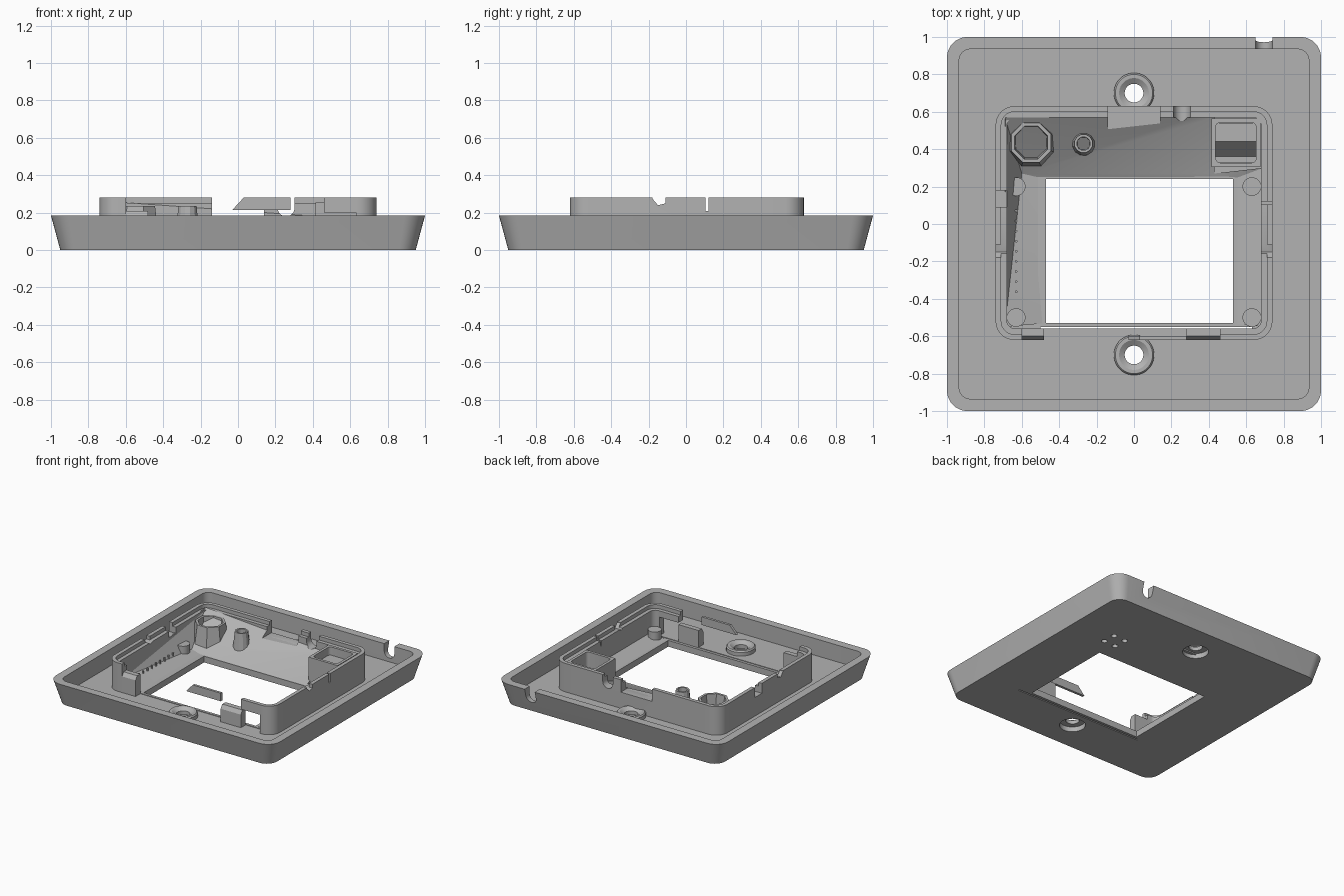
import bpy, bmesh, math

cube = bpy.data.objects.get("Cube")
if cube:
    bpy.data.objects.remove(cube)

mat = bpy.data.materials.new("matte_grey_plastic")
mat.use_nodes = True
GREY = (0.45, 0.45, 0.45, 1)
mat.diffuse_color = GREY
mat.node_tree.nodes["Principled BSDF"].inputs["Base Color"].default_value = GREY


def finish(name, bm):
    bmesh.ops.recalc_face_normals(bm, faces=bm.faces)
    me = bpy.data.meshes.new(name)
    bm.to_mesh(me)
    bm.free()
    me.materials.append(mat)
    ob = bpy.data.objects.new(name, me)
    bpy.context.collection.objects.link(ob)
    return ob


def rounded_rect(hx, hy, r, n=8, cy=0.0):
    pts = []
    for k, (sx, sy) in enumerate([(1, 1), (-1, 1), (-1, -1), (1, -1)]):
        for i in range(n + 1):
            a = math.pi / 2 * (k + i / n)
            pts.append((sx * (hx - r) + r * math.cos(a), cy + sy * (hy - r) + r * math.sin(a)))
    return pts


def loft(name, rings, closed=False):
    """Skin a stack of (outline, z) rings; closed joins last to first, else caps."""
    bm = bmesh.new()
    loops = [[bm.verts.new((x, y, z)) for x, y in pts] for pts, z in rings]
    pairs = list(zip(loops, loops[1:])) + ([(loops[-1], loops[0])] if closed else [])
    for a, b in pairs:
        for i in range(len(a)):
            j = (i + 1) % len(a)
            bm.faces.new((a[i], a[j], b[j], b[i]))
    if not closed:
        bm.faces.new(loops[0])
        bm.faces.new(loops[-1])
    return finish(name, bm)


def box(name, x0, x1, y0, y1, z0, z1):
    ring = [(x0, y0), (x1, y0), (x1, y1), (x0, y1)]
    return loft(name, [(ring, z0), (ring, z1)])


def circle(x, y, r, n=32):
    return [(x + r * math.cos(math.tau * (i + .5) / n), y + r * math.sin(math.tau * (i + .5) / n))
            for i in range(n)]


def turned(name, x, y, profile, n=32, closed=False):
    return loft(name, [(circle(x, y, r, n), z) for r, z in profile], closed)


def extrude(name, pts, axis, lo, hi):
    """Extrude a 2D outline along x or y (outline in the other axis and z)."""
    bm = bmesh.new()
    put = (lambda u, z, d: (d, u, z)) if axis == "x" else (lambda u, z, d: (u, d, z))
    a, b = [[bm.verts.new(put(u, z, d)) for u, z in pts] for d in (lo, hi)]
    bm.faces.new(a)
    bm.faces.new(b)
    for i in range(len(a)):
        j = (i + 1) % len(a)
        bm.faces.new((a[i], a[j], b[j], b[i]))
    return finish(name, bm)


def cut(ob, cutters):
    bpy.context.view_layer.objects.active = ob
    for c in cutters:
        c.hide_render = True
        m = ob.modifiers.new("cut", "BOOLEAN")
        m.operation, m.solver, m.object = "DIFFERENCE", "EXACT", c
        bpy.ops.object.modifier_apply(modifier=m.name)
        bpy.data.objects.remove(c)


def slot(x, r, z, y0, y1):
    """U-shaped cutter running along y with a round bottom."""
    arc = [(x + r * math.cos(math.pi * (1 + i / 12)), z + r * math.sin(math.pi * (1 + i / 12)))
           for i in range(13)]
    return extrude("slot_cutter", arc + [(x + r, .4), (x - r, .4)], "y", y0, y1)


FLOOR, RIM, TOP = .05, .185, .28

# Tapered dish with a raised rim
tray = loft("tray", [(rounded_rect(.95, .95, .09), 0), (rounded_rect(1, 1, .11), RIM),
                     (rounded_rect(.935, .935, .06), RIM), (rounded_rect(.935, .935, .06), FLOOR)])
holes = [box("window_cutter", -.47, .53, -.53, .24, -.1, .3),
         box("slit_cutter", -.5, .63, -.562, -.552, -.1, .3),
         slot(.695, .045, .125, .9, 1.1)]
for s in (1, -1):
    holes.append(turned("screw_cutter", 0, .7 * s, [(.095, -.1), (.095, .045), (.05, .0451), (.05, .2)]))
for dx, dy in [(.055, -.05), (-.055, .05), (.05, .055), (-.05, -.055)]:
    holes.append(turned("sound_hole_cutter", .555 + dx, .44 + dy, [(.022, -.1), (.022, .035)], 16))
cut(tray, holes)

# Screw bosses with countersunk tops
for s, name in ((1, "back_boss"), (-1, "front_boss")):
    turned(name, 0, .7 * s, [(.108, .04), (.108, .08), (.1, .09), (.08, .09), (.05, .07), (.05, .04)],
           closed=True)

# Inner frame wall with a stepped inner ledge
frame = loft("frame_wall", [(rounded_rect(hx, hy, r, cy=.005), z) for hx, hy, r, z in [
    (.74, .625, .1, .03), (.74, .625, .1, TOP), (.71, .595, .07, TOP),
    (.71, .595, .07, .25), (.68, .565, .045, .25), (.68, .565, .045, .03)]], True)
vee = [(-.18, .4), (-.18, .275), (-.15, .24), (-.11, .25), (-.11, .4)]
cut(frame, [
    box("front_opening_cutter", -.6, .46, -.7, -.5, FLOOR, .4),
    box("front_port_cutter", .45, .63, -.7, -.5, FLOOR, .2),
    box("back_notch_cutter", -.14, .14, .5, .7, .18, .4),
    slot(.257, .045, .225, .5, .7),
    box("cable_slot_cutter", -.8, -.6, .09, .18, .2, .4),
    box("thin_slot_cutter", .6, .8, .105, .12, .21, .4),
    extrude("vee_cutter", vee, "x", -.8, .8)])

# Sloping bezel between the walls and the window
bm = bmesh.new()
V = lambda *p: bm.verts.new(p)
a, b, c, d = V(-.69, .57, .26), V(.43, .57, .18), V(-.6, .27, .06), V(.43, .27, .055)
e, f = V(-.69, -.55, .1), V(-.47, -.53, .045)
g, h = V(-.47, .24, .045), V(.53, .24, .045)
i, j, k = V(.53, -.53, .045), V(.69, -.55, .08), V(.69, .3, .08)
for face in [(a, c, b), (b, c, d), (a, e, c), (c, e, f), (c, f, g), (c, g, h), (c, h, d),
             (d, h, k), (h, i, k), (i, j, k)]:
    bm.faces.new(face)
skin = bmesh.ops.extrude_face_region(bm, geom=bm.faces[:])
for v in skin["geom"]:
    if isinstance(v, bmesh.types.BMVert):
        v.co.z = .03
bezel = finish("sloping_bezel", bm)
cut(bezel, [slot(.257, .045, .225, .5, .7), box("notch_cutter", -.14, .14, .5, .7, .18, .4)])

# Shelf inside the back notch
extrude("notch_shelf", [(.52, FLOOR), (.53, .17), (.56, .18), (.62, .18), (.62, FLOOR)], "x", -.13, .13)

# Eight-sided cup and small hollow post
turned("octagonal_cup", -.55, .435, [(.14, .05), (.115, .235), (.095, .235), (.085, .1)], 8)
turned("hollow_post", -.27, .43, [(.07, .05), (.05, .235), (.036, .235), (.034, .12)], 12)

# Square housing with a recess and an angled insert
housing = box("square_housing", .415, .675, .305, .565, .04, .255)
cut(housing, [loft("recess_cutter", [([(x + .545, y) for x, y in rounded_rect(.108, .108, .025, 4, .435)], z)
                                     for z in (.07, .4)])])
extrude("housing_insert", [(.33, .06), (.33, .1), (.36, .1), (.44, .19), (.54, .19), (.54, .06)],
        "x", .437, .653)

# Front tabs with sloped tops, and the bridging latch plate
for name, x0, x1, z in (("left_tab", .28, .46, .185), ("right_tab", -.6, -.48, .21)):
    extrude(name, [(-.62, .04), (-.62, z - .03), (-.6, z), (-.56, z), (-.56, .04)], "x", x0, x1)
extrude("latch_plate", [(-.03, .215), (.28, .215), (.28, TOP), (.03, TOP)], "y", -.62, -.6)

# Corner seats and a row of small locating dots
for x in (-.63, .63):
    for y in (.2, -.5):
        turned("corner_seat", x, y, [(.05, .04), (.05, .125)], 20)
for n in range(9):
    turned("locating_dot", -.63, .07 - .054 * n, [(.007, .05), (.007, .1)], 8)

bpy.ops.object.select_all(action="DESELECT")
for ob in bpy.context.collection.objects:
    if ob.type == "MESH" and mat.name in ob.data.materials:
        ob.select_set(True)
        bpy.context.view_layer.objects.active = ob
bpy.ops.object.shade_smooth_by_angle(angle=math.radians(25))
